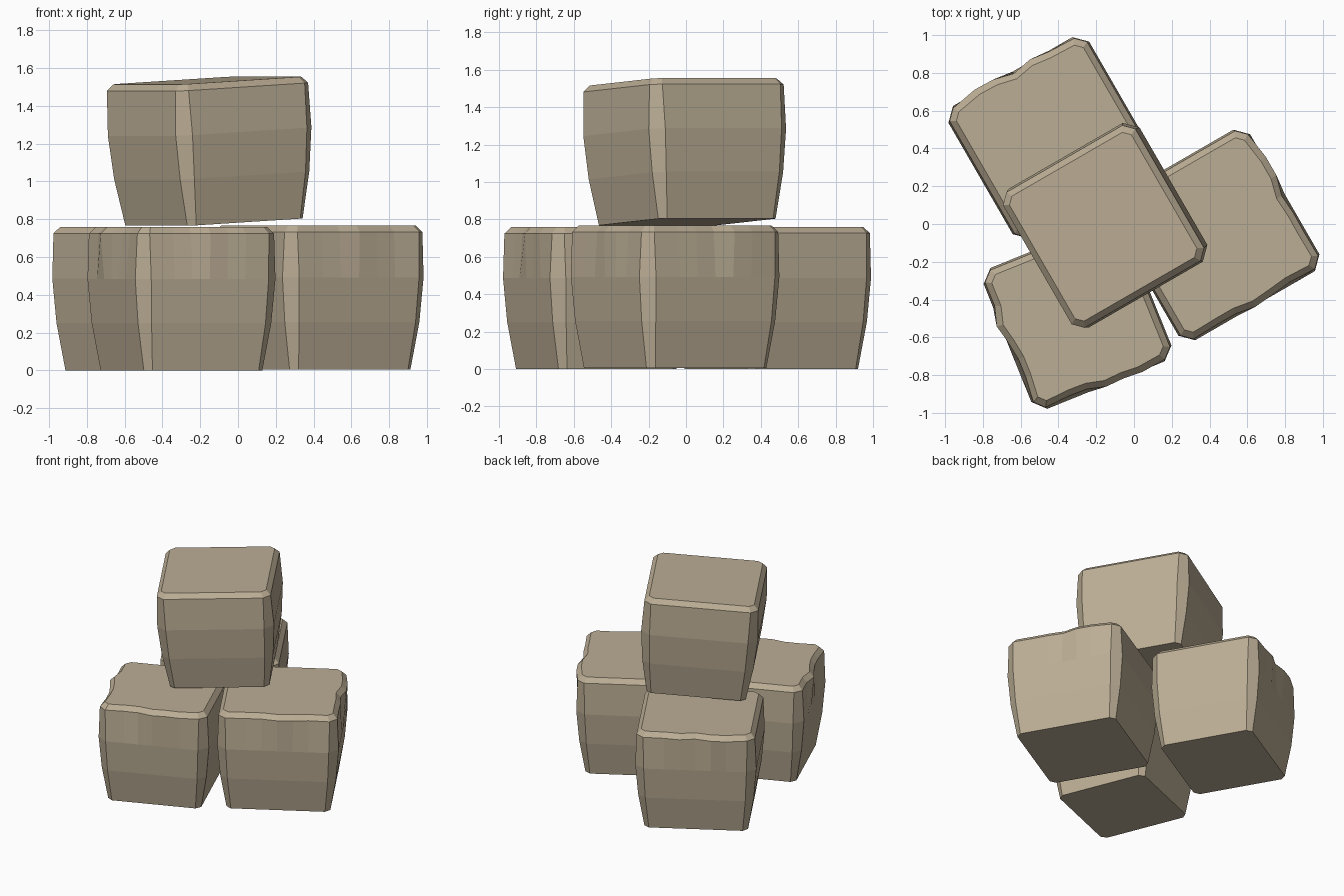
import bpy, bmesh
from math import radians
from mathutils import Matrix

if "Cube" in bpy.data.objects:
    bpy.data.objects.remove(bpy.data.objects["Cube"])

stone = bpy.data.materials.new("tan_stone")
stone.diffuse_color = (0.5, 0.42, 0.3, 1)
stone.use_nodes = True
stone.node_tree.nodes["Principled BSDF"].inputs["Base Color"].default_value = stone.diffuse_color

# Side profile: height fraction, inset from the widest outline, corner chamfer leg, ripple strength
LEVELS = [(0.0, 0.062, 0.035, 0), (0.33, 0.02, 0.055, 0), (0.64, 0.0, 0.065, 0),
          (0.955, 0.01, 0.05, 1), (1.0, 0.042, 0.035, 0.9)]
STEPS = [0, 0.2, 0.35, 0.5, 0.65, 0.8, 1]


def ring(hx, hy, chamfer, ripples, strength):
    """Chamfered rectangle outline; each side can be worn into a ripple."""
    pts = []
    for side in range(4):
        out, along = (hx, hy) if side % 2 == 0 else (hy, hx)
        wave = [0] + ripples.get(side, [0] * 5) + [0]
        for u, w in zip(STEPS, wave):
            a = out + w * strength
            b = (along - chamfer) * (2 * u - 1)
            pts.append([(a, b), (-b, a), (-a, -b), (b, -a)][side])
    return pts


def block(name, x, y, z, hx, hy, height, turn, ripples={}, tilt=0):
    bm = bmesh.new()
    rings = []
    for f, inset, ch, strength in LEVELS:
        outline = ring(hx - inset, hy - inset, ch, ripples, strength)
        rings.append([bm.verts.new((px, py, (f - 0.5) * height)) for px, py in outline])
    n = len(rings[0])
    for lo, hi in zip(rings, rings[1:]):
        for i in range(n):
            j = (i + 1) % n
            bm.faces.new((lo[i], lo[j], hi[j], hi[i]))
    bm.faces.new(rings[0][::-1])
    bm.faces.new(rings[-1])
    bm.transform(Matrix.Translation((x, y, z + height / 2))
                 @ Matrix.Rotation(radians(turn), 4, 'Z')
                 @ Matrix.Rotation(radians(tilt), 4, 'Y'))
    mesh = bpy.data.meshes.new(name)
    bm.to_mesh(mesh)
    bm.free()
    mesh.materials.append(stone)
    bpy.context.collection.objects.link(bpy.data.objects.new(name, mesh))


# Three base stones, worn on their outward sides (0:+x 1:+y 2:-x 3:-y, local)
block("front_stone", -0.299, -0.48, 0.0, 0.40, 0.402, 0.758, 22,
      {2: [0.0, 0.03, 0.005, -0.012, -0.012], 3: [-0.01, -0.008, 0.018, 0.012, 0.018]})
block("back_left_stone", -0.44, 0.456, 0.0, 0.43, 0.405, 0.76, 30,
      {1: [0.005, 0.02, -0.002, 0.025, 0.028]})
block("right_stone", 0.425, -0.058, 0.005, 0.431, 0.432, 0.762, 30,
      {0: [-0.002, 0.0, -0.008, 0.022, 0.022], 3: [-0.004, -0.004, 0.016, 0.006, -0.006]})

# Tilted stone resting on top
block("top_stone", -0.145, -0.004, 0.785, 0.415, 0.424, 0.75, 30, tilt=-3.2)
